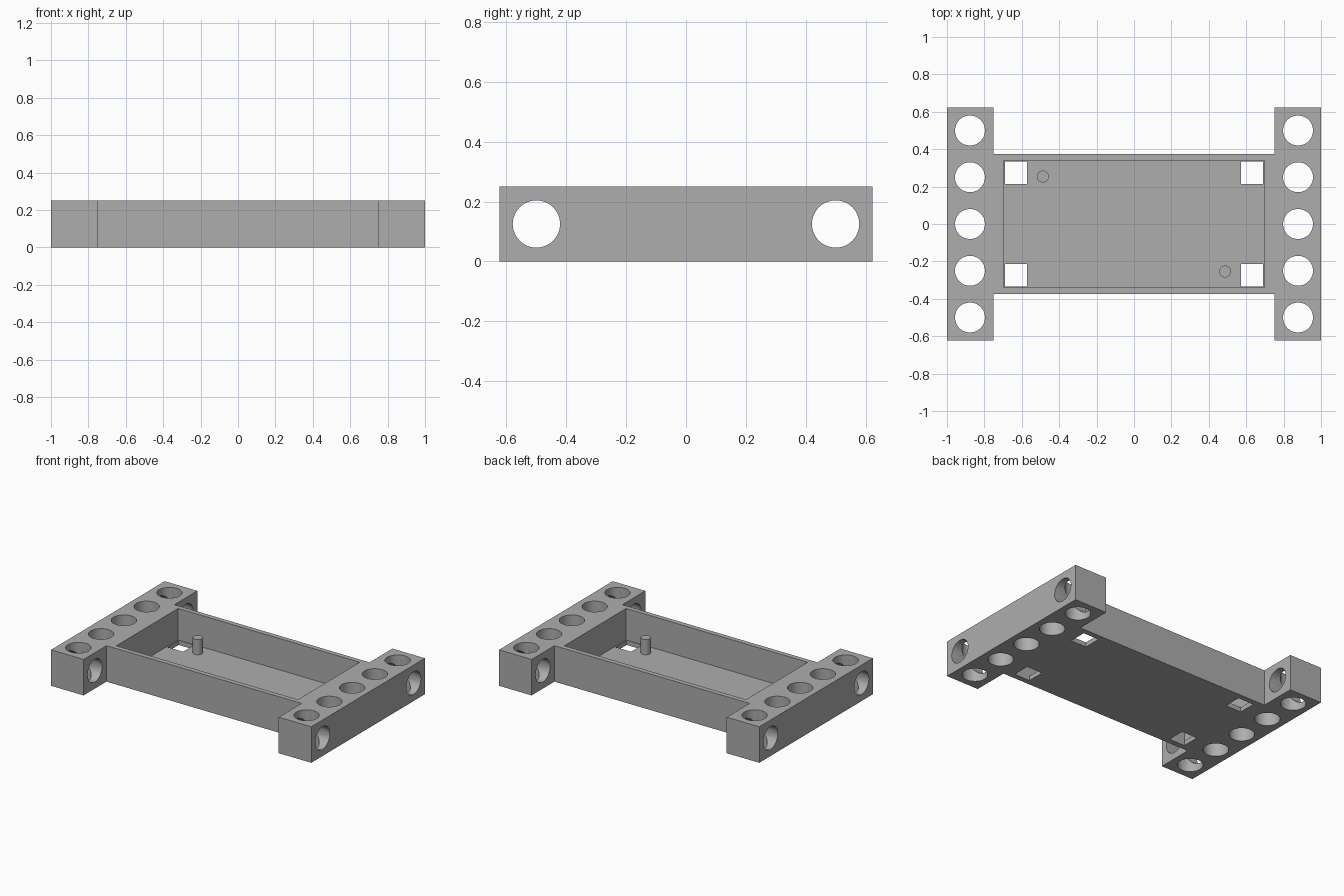
import bpy
import bmesh
import math
from mathutils import Matrix, Vector

cube = bpy.data.objects.get("Cube")
if cube:
    bpy.data.objects.remove(cube, do_unlink=True)

HEIGHT, FLOOR, PITCH, HOLE_R = 0.25, 0.032, 0.25, 0.08
BAR_X, BAR_Y, BODY_Y = 0.75, 0.624, 0.373
BAR_HOLE_X = 0.877

grey = bpy.data.materials.new("plain grey")
grey.use_nodes = True
colour = (0.42, 0.42, 0.42, 1)
grey.diffuse_color = colour
grey.node_tree.nodes["Principled BSDF"].inputs["Base Color"].default_value = colour


def make_object(name, bm):
    bmesh.ops.recalc_face_normals(bm, faces=bm.faces)
    mesh = bpy.data.meshes.new(name)
    bm.to_mesh(mesh)
    bm.free()
    mesh.materials.append(grey)
    obj = bpy.data.objects.new(name, mesh)
    bpy.context.collection.objects.link(obj)
    return obj


def add_box(bm, low, high):
    low, high = Vector(low), Vector(high)
    bmesh.ops.create_cube(bm, size=1, matrix=Matrix.Translation((low + high) / 2)
                          @ Matrix.Diagonal((*(high - low), 1)))


def add_cylinder(bm, centre, radius, length, turn=None):
    bmesh.ops.create_cone(bm, cap_ends=True, segments=48, radius1=radius,
                          radius2=radius, depth=length,
                          matrix=Matrix.Translation(centre) @ (turn or Matrix()))


def cut(target, name, bm):
    cutter = make_object(name, bm)
    cutter.hide_render = True
    mod = target.modifiers.new(name, "BOOLEAN")
    mod.operation, mod.solver, mod.object = "DIFFERENCE", "EXACT", cutter
    bpy.context.view_layer.objects.active = target
    bpy.ops.object.modifier_apply(modifier=name)
    bpy.data.objects.remove(cutter, do_unlink=True)


# Frame: tray and two end bars as one H-shaped block
quarter = [(1, BAR_Y), (BAR_X, BAR_Y), (BAR_X, BODY_Y)]
half = quarter + [(-x, y) for x, y in reversed(quarter)]
outline = half + [(-x, -y) for x, y in half]
bm = bmesh.new()
base = bm.faces.new([bm.verts.new((x, y, 0)) for x, y in outline])
top = bmesh.ops.extrude_face_region(bm, geom=[base])["geom"]
bmesh.ops.translate(bm, vec=(0, 0, HEIGHT),
                    verts=[v for v in top if isinstance(v, bmesh.types.BMVert)])
frame = make_object("tray_frame", bm)

# Open tray cavity
bm = bmesh.new()
add_box(bm, (-0.698, -0.339, FLOOR), (0.698, 0.339, 0.5))
cut(frame, "cavity_cutter", bm)

# Square corner openings in the floor
bm = bmesh.new()
for sx in (-1, 1):
    for sy in (-1, 1):
        centre = Vector((sx * 0.631, sy * 0.274, 0))
        size = Vector((0.06, 0.061, 0.1))
        add_box(bm, centre - size, centre + size)
cut(frame, "floor_opening_cutter", bm)

# Vertical holes along both bars
bm = bmesh.new()
for sx in (-1, 1):
    for i in range(-2, 3):
        add_cylinder(bm, (sx * BAR_HOLE_X, i * PITCH, HEIGHT / 2), HOLE_R, 0.5)
cut(frame, "bar_hole_cutter", bm)

# Crosswise holes through the bar ends
bm = bmesh.new()
for sy in (-1, 1):
    add_cylinder(bm, (0, sy * 2 * PITCH, HEIGHT / 2), HOLE_R - 0.001, 2.4,
                 Matrix.Rotation(math.pi / 2, 4, "Y"))
cut(frame, "cross_hole_cutter", bm)

# Locating pins at opposite corners of the tray
pins = []
for name, side in (("front_pin", 1), ("back_pin", -1)):
    bm = bmesh.new()
    low, high = FLOOR - 0.005, 0.138
    add_cylinder(bm, (side * 0.487, -side * 0.254, (low + high) / 2), 0.032, high - low)
    pins.append(make_object(name, bm))

# Smooth round walls, sharp edges
bpy.ops.object.select_all(action="DESELECT")
for obj in [frame] + pins:
    obj.select_set(True)
bpy.context.view_layer.objects.active = frame
bpy.ops.object.shade_smooth_by_angle(angle=math.radians(30))
